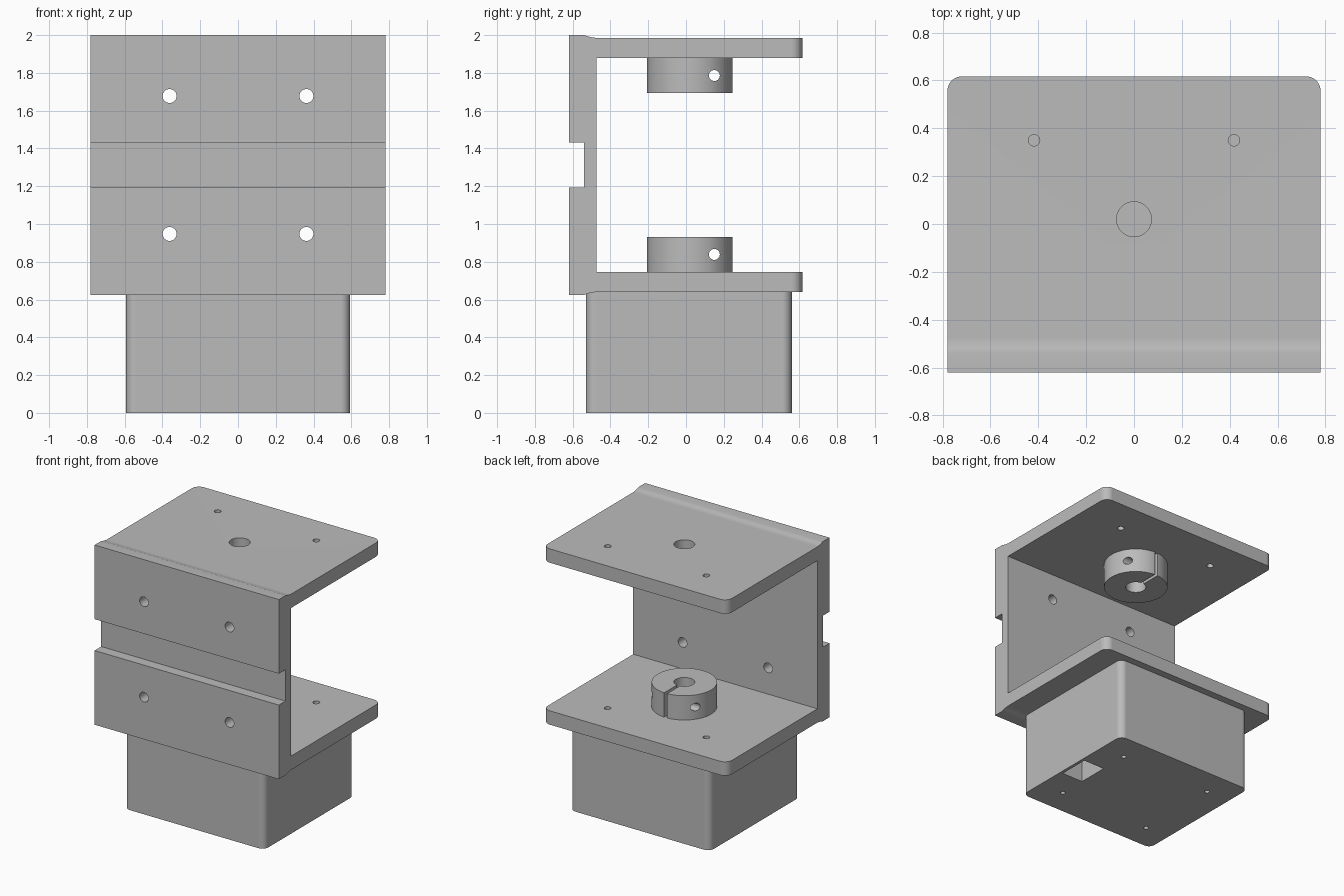
import bpy
import bmesh
from math import pi, radians
from mathutils import Vector

cube = bpy.data.objects.get("Cube")
if cube:
    bpy.data.objects.remove(cube, do_unlink=True)

grey = bpy.data.materials.new("plain grey")
grey.use_nodes = True
colour = (0.5, 0.5, 0.5, 1)
grey.diffuse_color = colour
grey.node_tree.nodes["Principled BSDF"].inputs["Base Color"].default_value = colour

MID = 1.3125      # height of the bracket's mirror plane
AXIS_Y = 0.02     # shaft axis
INNER = 0.5665    # inner plate face, measured from MID


def add_object(name, bm):
    bmesh.ops.recalc_face_normals(bm, faces=bm.faces)
    mesh = bpy.data.meshes.new(name)
    bm.to_mesh(mesh)
    bm.free()
    mesh.materials.append(grey)
    obj = bpy.data.objects.new(name, mesh)
    bpy.context.collection.objects.link(obj)
    return obj


def block(name, low, high):
    low, high = Vector(low), Vector(high)
    bm = bmesh.new()
    bmesh.ops.create_cube(bm, size=1)
    bmesh.ops.scale(bm, vec=high - low, verts=bm.verts)
    bmesh.ops.translate(bm, vec=(low + high) / 2, verts=bm.verts)
    return add_object(name, bm)


def cylinder(name, radius, length, centre, axis="Z", sides=32):
    bm = bmesh.new()
    bmesh.ops.create_cone(bm, cap_ends=True, segments=sides,
                          radius1=radius, radius2=radius, depth=length)
    obj = add_object(name, bm)
    turn = {"X": (0, pi / 2, 0), "Y": (pi / 2, 0, 0), "Z": (0, 0, 0)}
    obj.rotation_euler = turn[axis]
    obj.location = centre
    return obj


def activate(obj):
    bpy.ops.object.select_all(action="DESELECT")
    obj.select_set(True)
    bpy.context.view_layer.objects.active = obj


def cut(target, cutter):
    cutter.hide_render = True
    mod = target.modifiers.new("cut", "BOOLEAN")
    mod.operation = "DIFFERENCE"
    mod.solver = "EXACT"
    mod.object = cutter
    bpy.context.view_layer.update()
    activate(target)
    bpy.ops.object.modifier_apply(modifier=mod.name)
    bpy.data.objects.remove(cutter, do_unlink=True)


def round_corners(obj, radius, min_y):
    # Round the upright edges that lie behind min_y
    bm = bmesh.new()
    bm.from_mesh(obj.data)
    edges = []
    for e in bm.edges:
        a, b = (v.co for v in e.verts)
        upright = abs(a.x - b.x) + abs(a.y - b.y) < 1e-4
        if upright and a.y > min_y:
            edges.append(e)
    bmesh.ops.bevel(bm, geom=edges, offset=radius, segments=8,
                    profile=0.5, affect="EDGES")
    bm.to_mesh(obj.data)
    bm.free()


def finish(obj):
    activate(obj)
    bpy.ops.object.shade_smooth_by_angle(angle=radians(30))
    normals = obj.modifiers.new("even shading", "WEIGHTED_NORMAL")
    normals.keep_sharp = True


# Bracket: half profile (y, height from MID), mirrored and extruded across x
half = [(-0.54, 0.12), (-0.62, 0.12), (-0.62, 0.6875), (-0.54, 0.6875),
        (-0.52, 0.681), (-0.5, 0.676), (-0.475, 0.6725), (0.617, 0.6725),
        (0.617, INNER), (-0.475, INNER)]
profile = half + [(y, -h) for y, h in reversed(half)]
bm = bmesh.new()
face = bm.faces.new([bm.verts.new((-0.78, y, MID + h)) for y, h in profile])
ext = bmesh.ops.extrude_face_region(bm, geom=[face])
bmesh.ops.translate(bm, vec=(1.56, 0, 0),
                    verts=[g for g in ext["geom"] if isinstance(g, bmesh.types.BMVert)])
bracket = add_object("bracket", bm)
round_corners(bracket, 0.06, 0.6)

# Shaft, plate and wall holes
cut(bracket, cylinder("shaft_bore", 0.073, 2, (0, AXIS_Y, MID)))
for side in (-1, 1):
    cut(bracket, cylinder("plate_hole", 0.024, 2, (side * 0.418, 0.35, MID)))
    for level in (-1, 1):
        cut(bracket, cylinder("wall_hole", 0.037, 0.5,
                              (side * 0.362, -0.55, MID + level * 0.365), "Y"))
finish(bracket)

# Split clamp collars on the inner faces of both plates
for level, name in ((1, "upper_collar"), (-1, "lower_collar")):
    z = MID + level * 0.4735
    collar = cylinder(name, 0.227, 0.186, (0, AXIS_Y, z), sides=64)
    cut(collar, cylinder("bore", 0.073, 1, (0, AXIS_Y, z)))
    cut(collar, block("slit", (-0.012, AXIS_Y, z - 0.3), (0.012, 0.4, z + 0.3)))
    cut(collar, cylinder("clamp_hole", 0.029, 1, (0, 0.15, z), "X"))
    finish(collar)

# Motor housing under the bracket
housing = block("motor_housing", (-0.593, -0.53, 0), (0.593, 0.56, 0.642))
round_corners(housing, 0.05, -1)
cut(housing, block("cable_slot", (0.39, -0.115, -0.1), (0.57, 0.125, 0.3)))
for x in (-0.39, 0.39):
    for y in (-0.33, 0.35):
        cut(housing, cylinder("screw_hole", 0.018, 0.3, (x, y, 0)))
finish(housing)
